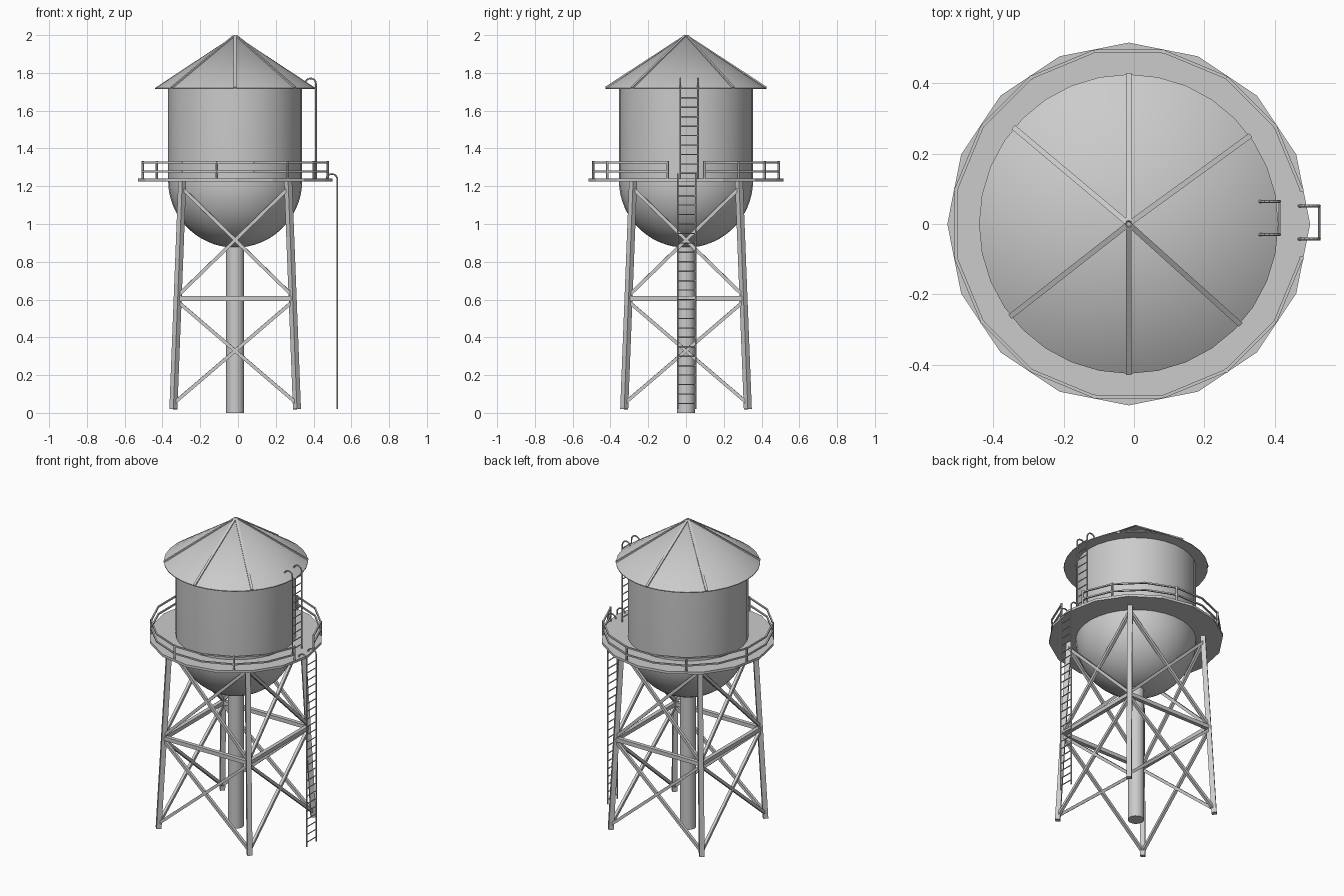
import bpy, bmesh, math
from mathutils import Vector, Matrix

if "Cube" in bpy.data.objects:
    bpy.data.objects.remove(bpy.data.objects["Cube"], do_unlink=True)

CX = -0.015  # tower axis
STEEL = (0.6, 0.6, 0.6, 1)
steel = bpy.data.materials.new("grey_steel")
steel.use_nodes = True
steel.diffuse_color = STEEL
steel.node_tree.nodes["Principled BSDF"].inputs["Base Color"].default_value = STEEL


def finish(name, bm, smooth=False):
    """Turn a bmesh into a named steel object."""
    bmesh.ops.recalc_face_normals(bm, faces=bm.faces)
    mesh = bpy.data.meshes.new(name)
    bm.to_mesh(mesh)
    bm.free()
    obj = bpy.data.objects.new(name, mesh)
    obj.data.materials.append(steel)
    bpy.context.collection.objects.link(obj)
    if smooth:
        bpy.ops.object.select_all(action='DESELECT')
        obj.select_set(True)
        bpy.context.view_layer.objects.active = obj
        bpy.ops.object.shade_smooth_by_angle(angle=math.radians(35))
    return obj


def lathe(name, profile, sides, smooth=True):
    """Spin a radius/height profile around the tower axis."""
    bm = bmesh.new()
    verts = [bm.verts.new((CX + r, 0, z)) for r, z in profile]
    edges = [bm.edges.new(pair) for pair in zip(verts, verts[1:])]
    bmesh.ops.spin(bm, geom=verts + edges, cent=(CX, 0, 0), axis=(0, 0, 1),
                   angle=math.tau, steps=sides, use_duplicate=False)
    bmesh.ops.remove_doubles(bm, verts=bm.verts, dist=0.0001)
    return finish(name, bm, smooth)


def bar(bm, a, b, width, sides=4, roll=45):
    """Add a straight prism between two points; width is across its flats."""
    a, b = Vector(a), Vector(b)
    along = (b - a).normalized()
    guide = Vector((0, 0, 1)) if abs(along.z) < 0.95 else Vector((0, 1, 0))
    side = along.cross(guide).normalized()
    basis = Matrix((side, along.cross(side), along)).transposed().to_4x4()
    place = Matrix.Translation((a + b) / 2) @ basis @ Matrix.Rotation(math.radians(roll), 4, 'Z')
    radius = width / 2 / math.cos(math.pi / sides)
    bmesh.ops.create_cone(bm, cap_ends=True, segments=sides, radius1=radius,
                          radius2=radius, depth=(b - a).length, matrix=place)


def ring(angle, radius, z):
    t = math.radians(angle)
    return (CX + radius * math.cos(t), radius * math.sin(t), z)


# Tank with round bottom, roof, centre pipe and walkway
R, MID = 0.355, 1.23
bowl = [(R * math.sin(math.radians(a)), MID - R * math.cos(math.radians(a)))
        for a in range(0, 91, 6)]
lathe("tank", bowl + [(R, 1.72)], 32)
lathe("roof", [(0, 1.715), (0.425, 1.715), (0.425, 1.72), (0, 2.0)], 32)
lathe("centre_pipe", [(0, 0), (0.048, 0), (0.048, 0.9), (0, 0.9)], 24)
lathe("walkway", [(0.34, 1.225), (0.515, 1.225), (0.515, 1.241), (0.34, 1.241), (0.34, 1.225)],
      16, smooth=False)

# Roof ribs, almost sunk into the cone
bm = bmesh.new()
for angle in (36, 90, 140, 218, 270, 318):
    bar(bm, ring(angle, 0.424, 1.720), ring(angle, 0.004, 1.994), 0.015)
finish("roof_ribs", bm)


# Four leaning legs
def leg_point(corner, z):
    half = 0.328 - 0.039 * z
    return (CX + corner[0] * half, corner[1] * half, z)


corners = [(1, 1), (-1, 1), (-1, -1), (1, -1)]
bm = bmesh.new()
for c in corners:
    bar(bm, leg_point(c, 0.02), leg_point(c, 1.225), 0.03, roll=0)
finish("legs", bm)

# Cross braces and middle beams on each side
braces, beams = bmesh.new(), bmesh.new()
for i, c in enumerate(corners):
    d = corners[(i + 1) % 4]
    bar(beams, leg_point(c, 0.605), leg_point(d, 0.605), 0.025)
    for low, high in ((0.05, 0.59), (0.62, 1.19)):
        bar(braces, leg_point(c, low), leg_point(d, high), 0.018)
        bar(braces, leg_point(d, low), leg_point(c, high), 0.018)
finish("cross_braces", braces)
finish("middle_beams", beams)

# Guard rail, open where the ladder arrives
bm = bmesh.new()
rail_angles = [11.25 + 22.5 * i for i in range(16)]
for z in (1.278, 1.326):
    for a, b in zip(rail_angles, rail_angles[1:]):
        bar(bm, ring(a, 0.5, z), ring(b, 0.5, z), 0.009)
for angle in [11.25] + rail_angles[1::2]:
    bar(bm, ring(angle, 0.5, 1.238), ring(angle, 0.5, 1.333), 0.012, 6)
finish("guard_rail", bm)


# Ladders with hooked tops
def ladder(name, x, y, bottom, bend, drop, top_rung):
    bm = bmesh.new()
    r = 0.029
    arc = [(x - r + r * math.cos(t), bend + r * math.sin(t))
           for t in (math.pi * i / 8 for i in range(9))]
    path = [(x, bottom)] + arc + [(x - 2 * r, bend - drop)]
    for s in (-1, 1):
        for (x1, z1), (x2, z2) in zip(path, path[1:]):
            bar(bm, (x1, y + s * 0.047, z1), (x2, y + s * 0.047, z2), 0.008, 6)
    z = bottom + 0.03
    while z < top_rung:
        bar(bm, (x, y - 0.047, z), (x, y + 0.047, z), 0.006, 6)
        z += 0.05
    finish(name, bm, smooth=True)


ladder("lower_ladder", 0.526, 0.004, 0.02, 1.236, 0.0, 1.25)
ladder("upper_ladder", 0.413, 0.017, 1.238, 1.742, 0.015, 1.75)
